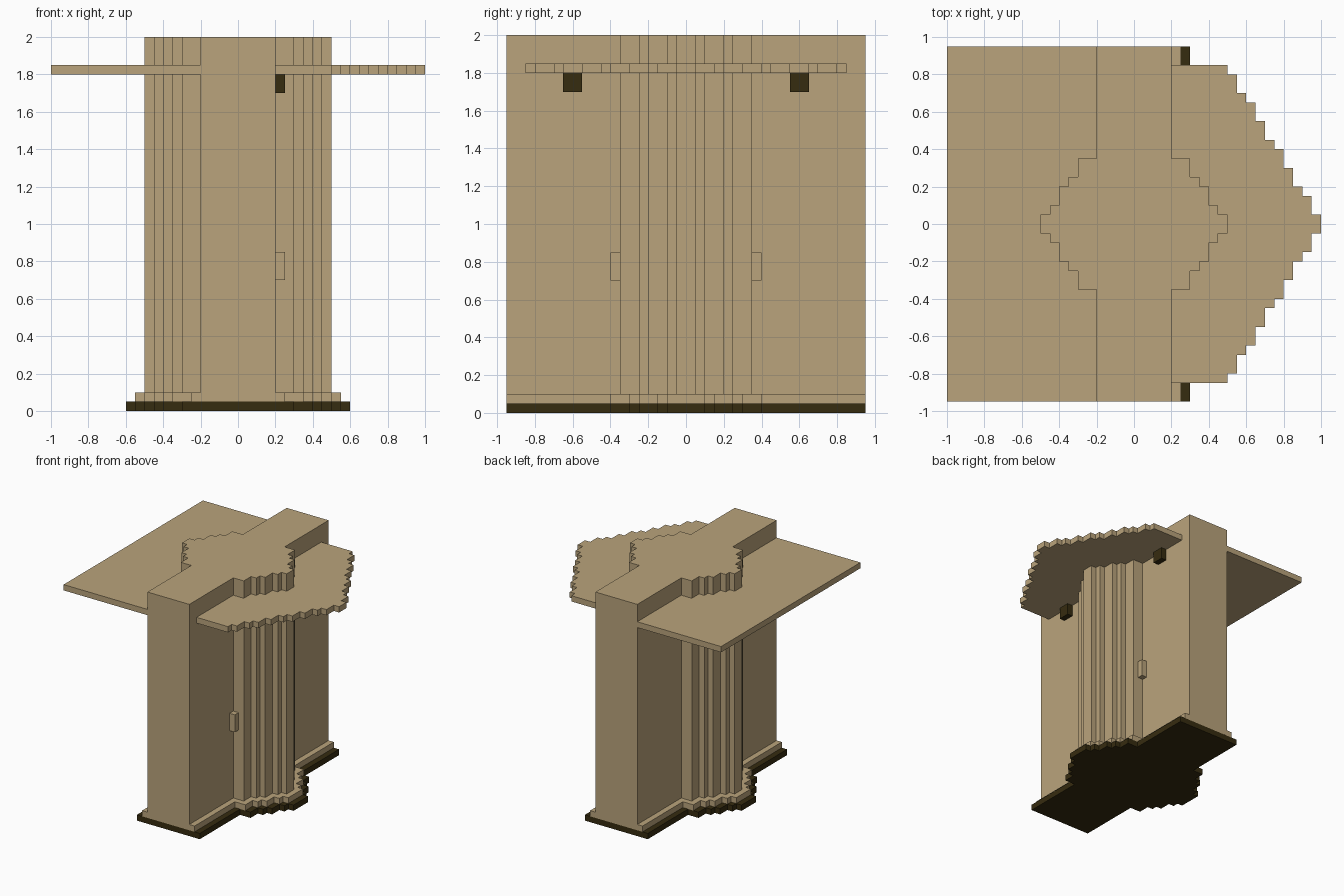
import bpy
import bmesh

cube = bpy.data.objects.get("Cube")
if cube:
    bpy.data.objects.remove(cube, do_unlink=True)


def make_material(name, colour):
    mat = bpy.data.materials.new(name)
    mat.use_nodes = True
    mat.diffuse_color = colour
    bsdf = next(n for n in mat.node_tree.nodes if n.type == 'BSDF_PRINCIPLED')
    bsdf.inputs["Base Color"].default_value = colour
    return mat


TAN = make_material("tan", (0.49, 0.37, 0.20, 1))
DARK = make_material("dark brown", (0.037, 0.025, 0.005, 1))


def prism(name, outline, z0, z1, mat):
    """Extrude a flat outline from z0 up to z1."""
    bm = bmesh.new()
    face = bm.faces.new([bm.verts.new((x, y, z0)) for x, y in outline])
    ext = bmesh.ops.extrude_face_region(bm, geom=[face])
    top = [v for v in ext["geom"] if isinstance(v, bmesh.types.BMVert)]
    bmesh.ops.translate(bm, verts=top, vec=(0, 0, z1 - z0))
    bmesh.ops.recalc_face_normals(bm, faces=bm.faces)
    mesh = bpy.data.meshes.new(name)
    bm.to_mesh(mesh)
    bm.free()
    mesh.materials.append(mat)
    obj = bpy.data.objects.new(name, mesh)
    bpy.context.collection.objects.link(obj)
    return obj


def block(name, x0, x1, y0, y1, z0, z1, mat):
    return prism(name, [(x0, y0), (x1, y0), (x1, y1), (x0, y1)], z0, z1, mat)


def stepped_edge(start, steps):
    """Staircase on the +x side, from -y to +y; steps are (x reach, half depth)."""
    lower, x = [], start
    for reach, half in steps:
        lower += [(x, -half), (reach, -half)]
        x = reach
    return lower + [(x, -y) for x, y in reversed(lower)]


def wall_outline(wall_x, steps):
    """Long wall with a stepped bulge on both sides."""
    side = [(wall_x, -0.95)] + stepped_edge(wall_x, steps) + [(wall_x, 0.95)]
    return side + [(-x, -y) for x, y in side]


# Wall with its stepped core
core = [(0.3, 0.35), (0.35, 0.25), (0.4, 0.2), (0.45, 0.1), (0.5, 0.05)]
prism("wall_column", wall_outline(0.2, core), 0.1, 2.0, TAN)

# Skirting and dark plinth follow the core, stepping outwards
skirt = [(x + 0.05, y + 0.05) for x, y in core]
plinth = [(x + 0.1, y + 0.05) for x, y in core]
prism("skirting", wall_outline(0.25, skirt), 0.05, 0.1, TAN)
prism("plinth", wall_outline(0.3, plinth), 0.0, 0.05, DARK)

# Rectangular canopy on one side, stepped canopy on the other
block("square_canopy", -1.0, -0.2, -0.95, 0.95, 1.8, 1.85, TAN)
canopy = [(0.5, 0.85), (0.55, 0.8), (0.6, 0.7), (0.65, 0.65), (0.7, 0.55),
          (0.75, 0.45), (0.8, 0.4), (0.85, 0.3), (0.9, 0.2), (0.95, 0.15),
          (1.0, 0.05)]
prism("stepped_canopy", stepped_edge(0.2, canopy), 1.8, 1.85, TAN)

# Brackets under the stepped canopy and handles beside the core
for side, s in (("front", -1), ("back", 1)):
    y0, y1 = sorted((s * 0.55, s * 0.65))
    block(side + "_bracket", 0.2, 0.25, y0, y1, 1.7, 1.8, DARK)
    y0, y1 = sorted((s * 0.35, s * 0.4))
    block(side + "_handle", 0.2, 0.25, y0, y1, 0.7, 0.85, TAN)
